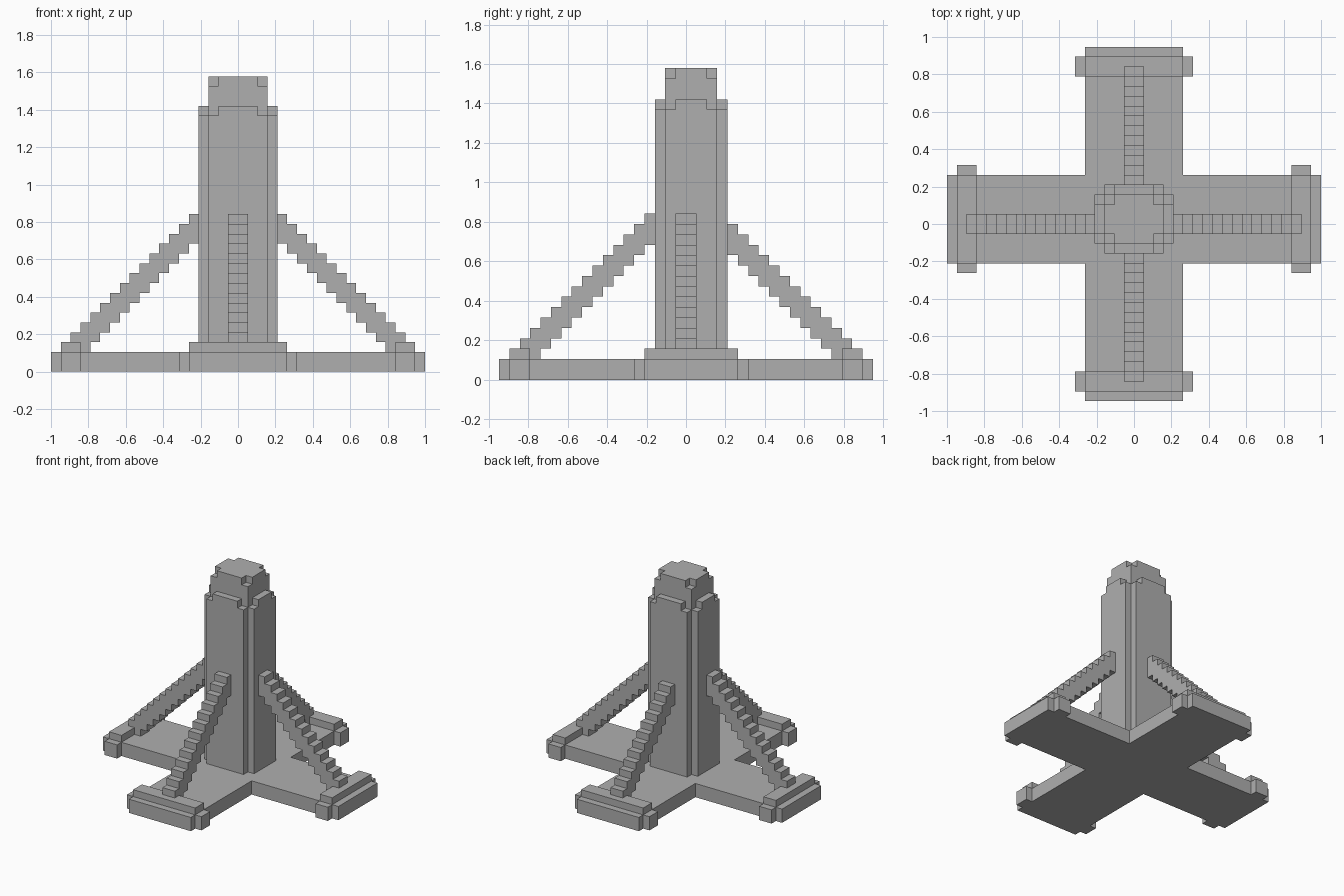
import bpy, bmesh

U = 1 / 19  # one grid block

if "Cube" in bpy.data.objects:
    bpy.data.objects.remove(bpy.data.objects["Cube"], do_unlink=True)

stone = bpy.data.materials.new("grey stone")
stone.use_nodes = True
GREY = (0.43, 0.43, 0.43, 1)
stone.diffuse_color = GREY
stone.node_tree.nodes["Principled BSDF"].inputs["Base Color"].default_value = GREY


def prism(name, outline, low, high, place=lambda a, b, c: (a, b, c)):
    """Extrude a 2D outline from low to high; place maps it into x, y, z."""
    bm = bmesh.new()
    bottom = [bm.verts.new([U * n for n in place(a, b, low)]) for a, b in outline]
    top = [bm.verts.new([U * n for n in place(a, b, high)]) for a, b in outline]
    bm.faces.new(bottom)
    bm.faces.new(top)
    for i in range(len(outline)):
        bm.faces.new((bottom[i - 1], bottom[i], top[i], top[i - 1]))
    bmesh.ops.recalc_face_normals(bm, faces=bm.faces)
    mesh = bpy.data.meshes.new(name)
    bm.to_mesh(mesh)
    bm.free()
    mesh.materials.append(stone)
    obj = bpy.data.objects.new(name, mesh)
    bpy.context.collection.objects.link(obj)
    return obj


def mirror_x(half):
    return half + [(-x, y) for x, y in reversed(half)]


def stepped_rectangle(hx, hy, notch, cy=0.5):
    """Rectangle whose corners are cut back in block steps."""
    quarter = []
    for i in range(notch):
        x = hx - notch + i
        quarter += [(x, hy - i), (x, hy - i - 1)]
    quarter.append((hx, hy - notch))
    half = quarter + [(x, -y) for x, y in reversed(quarter)]
    return mirror_x([(x, y + cy) for x, y in half])


def rectangle(x0, x1, y0, y1):
    return [(x0, y0), (x1, y0), (x1, y1), (x0, y1)]


def stair_outline(start, end, crest):
    """Side profile of a sloping brace, three blocks thick."""
    upper, lower = [], []
    for k in range(start, end):
        upper += [(k, crest - k), (k + 1, crest - k)]
        foot = max(crest - k - 3, 2)
        lower += [(k, foot), (k + 1, foot)]
    return list(dict.fromkeys(upper + lower[::-1]))


# Cross-shaped base with small lugs near the arm ends
base_half = [(5, 18), (5, 17), (6, 17), (6, 15), (5, 15), (5, 5),
             (16, 5), (16, 6), (18, 6), (18, 5), (19, 5),
             (19, -4), (18, -4), (18, -5), (16, -5), (16, -4),
             (5, -4), (5, -15), (6, -15), (6, -17), (5, -17), (5, -18)]
prism("cross_base", mirror_x(base_half), 0, 2)

# Raised rails across the arm ends
prism("back_rail", rectangle(-5, 5, 15, 17), 2, 3)
prism("front_rail", rectangle(-5, 5, -17, -15), 2, 3)
prism("left_rail", rectangle(16, 18, -4, 5), 2, 3)
prism("right_rail", rectangle(-18, -16, -4, 5), 2, 3)

# Tower: shaft, bevelled shoulder, cap and its top
prism("tower_shaft", stepped_rectangle(4, 3.5, 1), 2, 26)
prism("tower_shoulder", stepped_rectangle(4, 3.5, 2), 26, 27)
prism("tower_cap", stepped_rectangle(3, 2.5, 0), 27, 29)
prism("tower_cap_top", stepped_rectangle(3, 2.5, 1), 29, 30)

# Stepped braces leaning on the four sides of the tower
for side, sign in (("left", 1), ("right", -1)):
    prism(side + "_brace", stair_outline(4, 17, 20), -1, 1,
          lambda a, b, c: (sign * a, c, b))
for side, sign, start in (("back", 1, 4), ("front", -1, 3)):
    prism(side + "_brace", stair_outline(start, 16, 19), -1, 1,
          lambda a, b, c: (c, sign * a, b))
